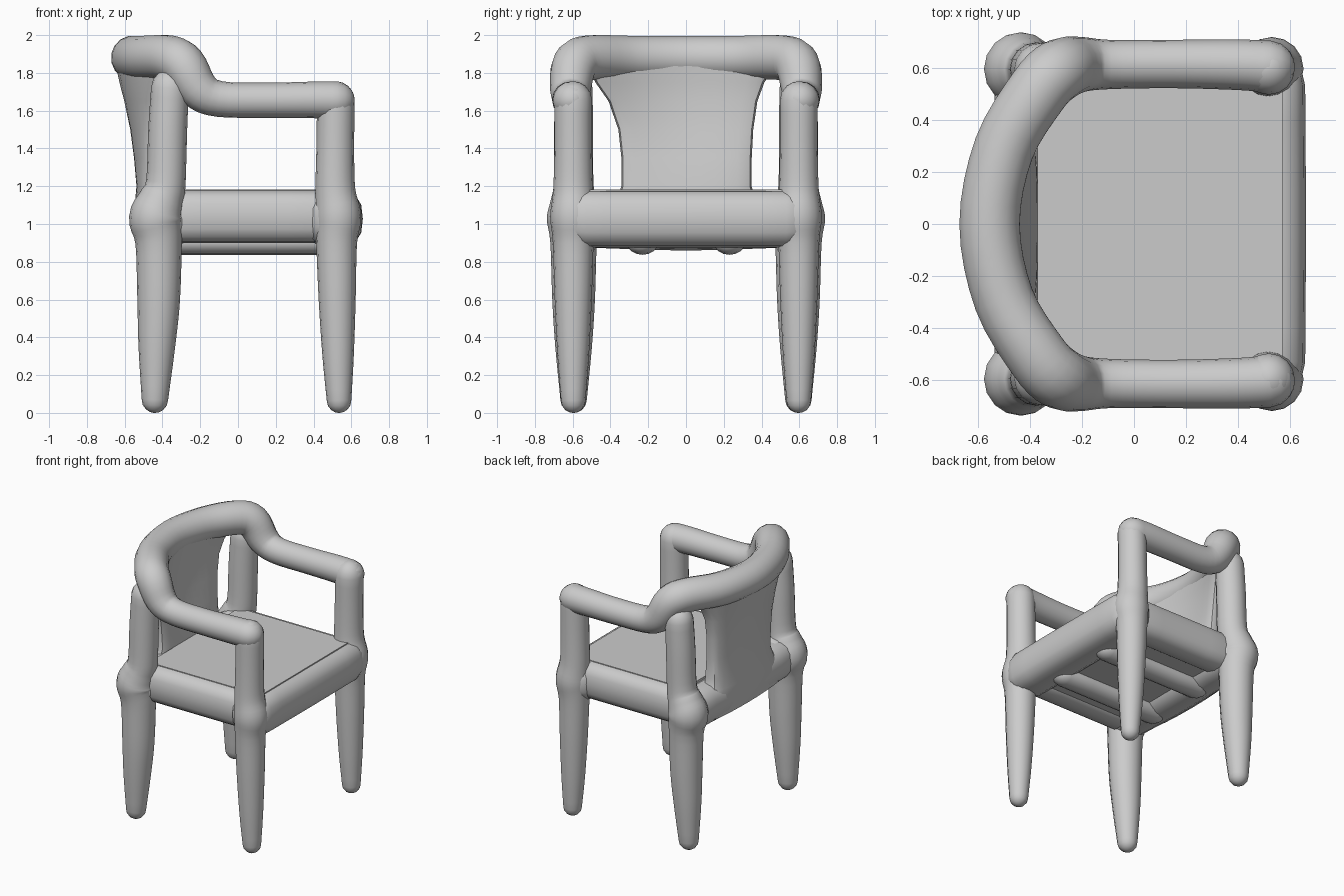
import bpy, bmesh, math
from mathutils import Vector

cube = bpy.data.objects.get("Cube")
if cube:
    bpy.data.objects.remove(cube, do_unlink=True)

grey = bpy.data.materials.new("plain_grey")
grey.use_nodes = True
COLOR = (0.6, 0.6, 0.6, 1)
grey.diffuse_color = COLOR
grey.node_tree.nodes["Principled BSDF"].inputs["Base Color"].default_value = COLOR


def finish(name, bm):
    bmesh.ops.recalc_face_normals(bm, faces=bm.faces)
    mesh = bpy.data.meshes.new(name)
    bm.to_mesh(mesh)
    bm.free()
    mesh.materials.append(grey)
    ob = bpy.data.objects.new(name, mesh)
    bpy.context.collection.objects.link(ob)
    bpy.ops.object.select_all(action='DESELECT')
    ob.select_set(True)
    bpy.context.view_layer.objects.active = ob
    bpy.ops.object.shade_smooth_by_angle(angle=math.radians(40))
    return ob


def loft(name, rings):
    """Skin a list of closed rings and cap both ends."""
    bm = bmesh.new()
    loops = [[bm.verts.new(p) for p in ring] for ring in rings]
    n = len(loops[0])
    for a, b in zip(loops, loops[1:]):
        for i in range(n):
            j = (i + 1) % n
            bm.faces.new((a[i], a[j], b[j], b[i]))
    bm.faces.new(loops[0])
    bm.faces.new(loops[-1])
    return finish(name, bm)


def smooth_path(points, steps):
    pts = [Vector(p) for p in points]
    pts = [2 * pts[0] - pts[1]] + pts + [2 * pts[-1] - pts[-2]]
    out = []
    for a, b, c, d in zip(pts, pts[1:], pts[2:], pts[3:]):
        for s in range(steps):
            t = s / steps
            out.append(0.5 * (2 * b + (c - a) * t + (2 * a - 5 * b + 4 * c - d) * t ** 2
                              + (3 * b - a - 3 * c + d) * t ** 3))
    return out + [pts[-2]]


def power(x, p):
    return math.copysign(abs(x) ** p, x)


def tube(name, points, sides=16, steps=4, flat=1.0, square=1.0):
    """Round-ended tube along (x, y, z, radius) points; square < 1 boxes the section."""
    path = smooth_path(points, steps)
    pos = [p.to_3d() for p in path]
    rad = [p[3] for p in path]
    last = len(pos) - 1
    tan = [(pos[min(i + 1, last)] - pos[max(i - 1, 0)]).normalized() for i in range(last + 1)]
    u = tan[0].orthogonal().normalized()
    if abs(tan[0].z) < 0.5:
        u = Vector((0, 0, 1))
    rings = []

    def ring(c, t, r):
        v = t.cross(u)
        rings.append([c + r * (u * flat * power(math.cos(a), square) + v * power(math.sin(a), square))
                      for a in (2 * math.pi * k / sides for k in range(sides))])

    caps = [math.radians(a) for a in (25, 50, 70, 85)]
    for i, (c, t, r) in enumerate(zip(pos, tan, rad)):
        if i:
            u = tan[i - 1].rotation_difference(t) @ u
        u = (u - t * u.dot(t)).normalized()
        if i == 0:
            for a in reversed(caps):
                ring(c - t * r * math.sin(a), t, r * math.cos(a))
        ring(c, t, r)
        if i == last:
            for a in caps:
                ring(c + t * r * math.sin(a), t, r * math.cos(a))
    return loft(name, rings)


# Legs, posts, side rails and underside slats, on both sides
FRONT_LEG = [(0.535, 0.065, 0.065), (0.53, 0.3, 0.083), (0.525, 0.6, 0.098), (0.522, 0.9, 0.108),
             (0.53, 1.04, 0.122), (0.515, 1.18, 0.106), (0.515, 1.4, 0.1), (0.518, 1.655, 0.1)]
REAR_LEG = [(-0.44, 0.07, 0.07), (-0.43, 0.35, 0.097), (-0.42, 0.6, 0.113), (-0.42, 0.9, 0.123),
            (-0.435, 1.03, 0.142), (-0.405, 1.13, 0.12), (-0.382, 1.22, 0.105),
            (-0.372, 1.5, 0.103), (-0.36, 1.72, 0.1)]
for side, s in (("left", 1), ("right", -1)):
    tube(side + "_front_leg", [(x, s * 0.597, z, r) for x, z, r in FRONT_LEG])
    tube(side + "_rear_leg", [(x, s * 0.595, z, r) for x, z, r in REAR_LEG])
    tube(side + "_seat_rail", [(-0.38, s * 0.51, 1.04, 0.122), (0.48, s * 0.51, 1.04, 0.122)],
         flat=1.15, square=0.75)
    tube(side + "_slat", [(-0.36, s * 0.23, 0.905, 0.085), (0.43, s * 0.23, 0.905, 0.085)], flat=0.8)

# Arms and crest rail as one sweep around the back
HALF = [(0.518, 0.605, 1.655, 0.1), (0.4, 0.612, 1.657, 0.097), (0.15, 0.615, 1.655, 0.093),
        (-0.1, 0.613, 1.662, 0.095), (-0.21, 0.612, 1.715, 0.108), (-0.29, 0.59, 1.84, 0.12),
        (-0.37, 0.51, 1.88, 0.12), (-0.5, 0.29, 1.88, 0.118)]
tube("arms_and_crest_rail", HALF + [(-0.555, 0, 1.88, 0.118)]
     + [(x, -y, z, r) for x, y, z, r in reversed(HALF)])

# Front and rear rails
tube("front_rail", [(0.505, -0.53, 1.028, 0.153), (0.508, 0, 1.028, 0.153), (0.505, 0.53, 1.028, 0.153)],
     square=0.75)
tube("rear_rail", [(-0.39, -0.52, 1.02, 0.145), (-0.39, 0, 1.01, 0.15), (-0.39, 0.52, 1.02, 0.145)],
     square=0.85)

# Seat board
bm = bmesh.new()
bmesh.ops.create_cube(bm, size=1)
for v in bm.verts:
    v.co = (0.1 + v.co.x, v.co.y * 1.14, 1.052 + v.co.z * 0.26)
bmesh.ops.bevel(bm, geom=bm.edges[:], offset=0.03, segments=3, affect='EDGES')
finish("seat", bm)

# Curved back panel: z, right edge, left edge, centre x, bow, thickness
PANEL = [(0.92, 0.46, 0.46, -0.45, 0.02, 0.17), (1.05, 0.42, 0.42, -0.455, 0.04, 0.185),
         (1.12, 0.37, 0.37, -0.455, 0.06, 0.18), (1.2, 0.342, 0.347, -0.455, 0.14, 0.165),
         (1.35, 0.342, 0.348, -0.478, 0.3, 0.145), (1.5, 0.358, 0.356, -0.503, 0.45, 0.135),
         (1.65, 0.41, 0.378, -0.527, 0.56, 0.15), (1.75, 0.48, 0.415, -0.541, 0.62, 0.175),
         (1.88, 0.53, 0.5, -0.55, 0.65, 0.21)]
rings = []
for z, right, left, cx, bow, thick in PANEL:
    ring = []
    for k in range(28):
        a = 2 * math.pi * k / 28
        y = (left - right) / 2 + (left + right) / 2 * math.cos(a)
        off = power(math.sin(a), 0.5) * thick / 2
        ring.append((cx + bow * y * y + off, y, z))
    rings.append(ring)
loft("back_panel", rings)
